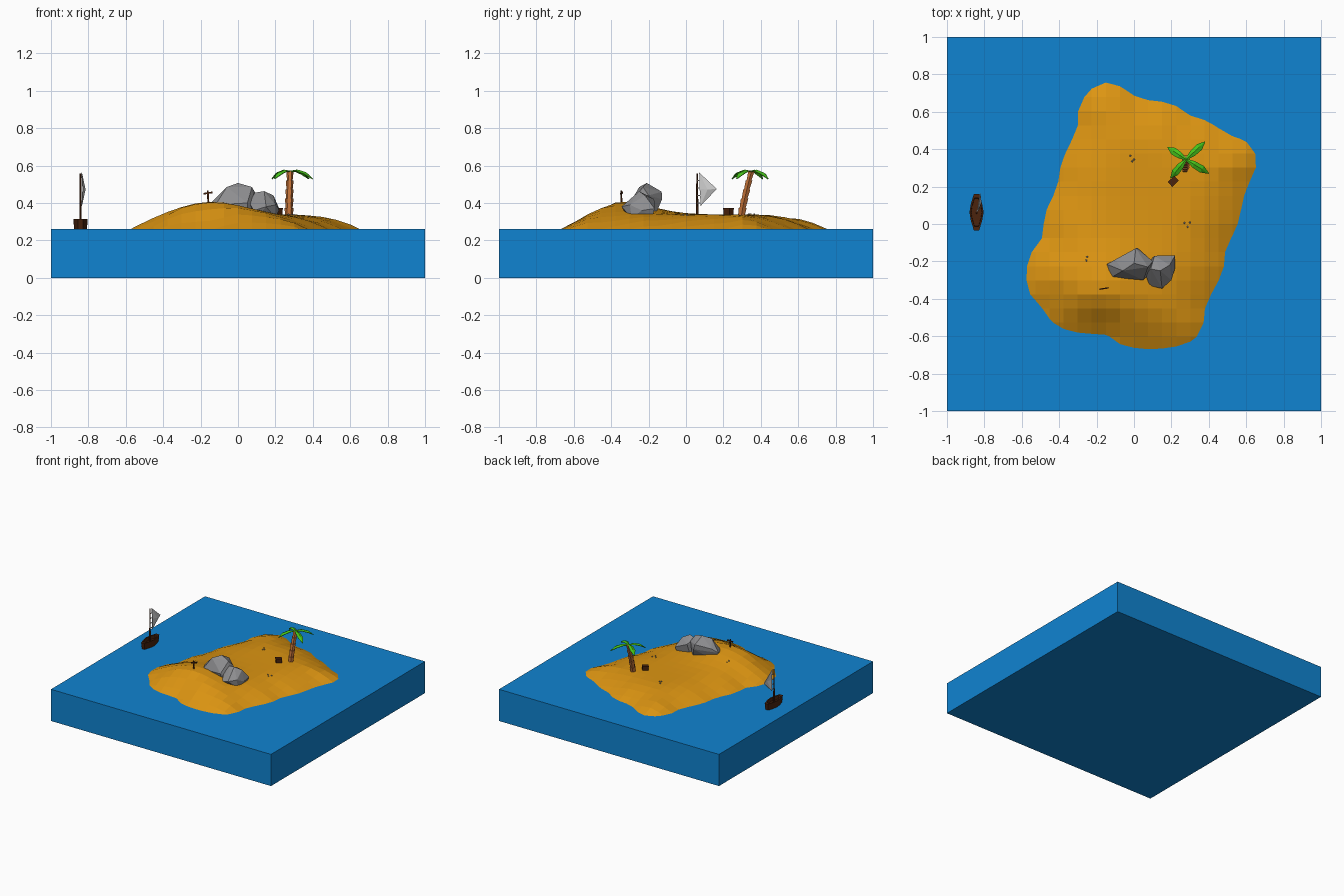
import bpy, bmesh, math
from mathutils import Vector, Matrix

if "Cube" in bpy.data.objects:
    bpy.data.objects.remove(bpy.data.objects["Cube"])


def material(name, rgb):
    m = bpy.data.materials.new(name)
    m.diffuse_color = (*rgb, 1)
    m.use_nodes = True
    m.node_tree.nodes["Principled BSDF"].inputs["Base Color"].default_value = m.diffuse_color
    return m


BLUE = material("water_blue", (0.005, 0.23, 0.64))
SAND = material("sand", (0.72, 0.30, 0.006))
STONE = material("stone", (0.27, 0.27, 0.28))
WOOD = material("dark_wood", (0.07, 0.017, 0.004))
BARK = material("bark", (0.55, 0.17, 0.04))
LEAF = material("leaf_green", (0.06, 0.55, 0.01))


def finish(name, bm, mat=None, recalc=True):
    if recalc:
        bmesh.ops.recalc_face_normals(bm, faces=bm.faces)
    me = bpy.data.meshes.new(name)
    bm.to_mesh(me)
    bm.free()
    ob = bpy.data.objects.new(name, me)
    bpy.context.collection.objects.link(ob)
    if mat:
        me.materials.append(mat)
    return ob


def box(name, loc, size, mat, rz=0, ry=0):
    bm = bmesh.new()
    m = (Matrix.Translation(loc) @ Matrix.Rotation(rz, 4, 'Z')
         @ Matrix.Rotation(ry, 4, 'Y') @ Matrix.Diagonal((*size, 1)))
    bmesh.ops.create_cube(bm, size=1, matrix=m)
    return finish(name, bm, mat)


def hull(name, pts, mat):
    bm = bmesh.new()
    for p in pts:
        bm.verts.new(p)
    res = bmesh.ops.convex_hull(bm, input=bm.verts)
    loose = [v for v in bm.verts if not v.link_faces]
    bmesh.ops.delete(bm, geom=loose, context='VERTS')
    return finish(name, bm, mat)


def loft(name, rings, mat):
    bm = bmesh.new()
    vs = [[bm.verts.new(p) for p in r] for r in rings]
    n = len(vs[0])
    for a, b in zip(vs, vs[1:]):
        for i in range(n):
            bm.faces.new((a[i], a[(i + 1) % n], b[(i + 1) % n], b[i]))
    bm.faces.new(vs[0][::-1])
    bm.faces.new(vs[-1])
    return finish(name, bm, mat)


# Water block
SEA = 0.26
box("water", (0, 0, SEA / 2), (2, 2, SEA), BLUE)

# Island: terrain grid raised by distance from the shoreline, plus a hill
SHORE = [(-.14, .76), (-.25, .72), (-.30, .6), (-.30, .52), (-.39, .33), (-.41, .2),
         (-.48, .05), (-.49, -.08), (-.55, -.15), (-.58, -.25), (-.57, -.36),
         (-.48, -.46), (-.43, -.54), (-.33, -.575), (-.14, -.59), (-.06, -.65),
         (.05, -.67), (.2, -.665), (.33, -.62), (.37, -.56), (.38, -.44),
         (.48, -.25), (.49, -.13), (.55, -.02), (.58, .1), (.60, .2), (.65, .27),
         (.66, .36), (.61, .44), (.5, .48), (.4, .55), (.3, .58), (.2, .65),
         (.02, .67), (-.05, .73)]


def ground(x, y):
    p, d, inside = Vector((x, y)), 9, False
    for i, a in enumerate(SHORE):
        a, b = Vector(a), Vector(SHORE[i - 1])
        e = b - a
        t = max(0, min(1, (p - a).dot(e) / e.length_squared))
        d = min(d, (p - a - e * t).length)
        if (a.y > y) != (b.y > y) and x < a.x + e.x * (y - a.y) / e.y:
            inside = not inside
    if not inside:
        return SEA - min(0.1, 0.53 * d)
    t = min(1, d / 0.3)
    hill = math.exp(-((x + .14) ** 2 + (y + .36) ** 2) / (2 * .17 ** 2))
    return SEA + .078 * (1 - (1 - t) ** 2) + .072 * hill * min(1, 1.8 * t)


bm = bmesh.new()
bmesh.ops.create_grid(bm, x_segments=26, y_segments=26, size=0.98)
for v in bm.verts:
    v.co.z = ground(v.co.x, v.co.y)
bmesh.ops.bisect_plane(bm, geom=bm.verts[:] + bm.edges[:] + bm.faces[:],
                       plane_co=(0, 0, SEA - .001), plane_no=(0, 0, 1), clear_inner=True)
finish("island", bm, SAND, recalc=False)

# Boulders
hull("large_rock", [(-.145, -.215, .40), (-.12, -.285, .39), (.05, -.30, .40),
                    (.09, -.26, .37), (.10, -.20, .44), (.02, -.128, .42),
                    (-.10, -.19, .43), (-.06, -.25, .485), (0, -.21, .507),
                    (.075, -.23, .485), (.01, -.13, .46), (-.1, -.22, .33),
                    (.06, -.17, .32), (.05, -.28, .32)], STONE)
hull("small_rock", [(.06, -.27, .40), (.085, -.33, .36), (.15, -.345, .38),
                    (.20, -.30, .39), (.22, -.235, .36), (.22, -.168, .37),
                    (.11, -.17, .42), (.09, -.24, .455), (.14, -.25, .463),
                    (.19, -.22, .44), (.20, -.29, .32), (.10, -.31, .32),
                    (.20, -.18, .32), (.09, -.19, .32)], STONE)

# Palm trunk: stacked flaring segments along a leaning path
rings = []
for i in range(5):
    for t, r in ((i / 5, .020), ((i + 1) / 5, .0255)):
        r -= .006 * t
        c = Vector((.272 + .006 * t, .295 + .055 * t ** 1.2, .325 + .245 * t))
        rings.append([c + Vector((r * math.cos(k * math.pi / 3), r * math.sin(k * math.pi / 3), 0))
                      for k in range(6)])
loft("palm_trunk", rings, BARK)

# Palm leaves: folded drooping blades
for n, tip in enumerate([(.18, .41), (.38, .44), (.40, .27), (.195, .245)]):
    c = Vector((.278, .345))
    d = Vector(tip) - c
    side = Vector((-d.y, d.x)).normalized()
    bm = bmesh.new()
    rows = []
    for t, w, z in ((0, .005, .572), (.35, .018, .578), (.7, .02, .564), (1, .002, .53)):
        q = c + d * t
        rows.append([bm.verts.new((*(q + side * w * s), z - .008 * abs(s) * w / .02))
                     for s in (-1, 0, 1)])
    for a, b in zip(rows, rows[1:]):
        for k in (0, 1):
            bm.faces.new((a[k], b[k], b[k + 1], a[k + 1]))
    leaf = finish("palm_leaf_%d" % n, bm, LEAF)
    leaf.modifiers.new("thickness", 'SOLIDIFY').thickness = .004

# Chest beside the palm
box("chest", (.21, .228, .348), (.045, .032, .036), WOOD, rz=.75)
box("chest_lid", (.21, .228, .368), (.048, .035, .008), WOOD, rz=.75)

# Wooden grave cross on the hill
box("cross_post", (-.16, -.345, .43), (.009, .007, .075), WOOD, rz=.15, ry=-.06)
box("cross_bar", (-.16, -.345, .453), (.048, .007, .009), WOOD, rz=.15, ry=-.15)

# Scattered pebbles
for n, (x, y) in enumerate([(-.02, .365), (0, .345), (-.01, .335), (.27, .005),
                            (.30, .008), (.288, -.015), (-.25, -.175), (-.255, -.195)]):
    bm = bmesh.new()
    bmesh.ops.create_icosphere(bm, subdivisions=1, radius=.006,
                               matrix=Matrix.Translation((x, y, ground(x, y) + .001)))
    finish("pebble_%d" % n, bm, STONE)

# Boat hull: pointed outline with a sunken deck inside the rim
BX, BY = -.842, .063
half = [(.014, -.098), (.030, -.045), (.038, 0), (.030, .045), (.014, .098)]
outline = half + [(-x, y) for x, y in half[::-1]]


def section(s, z):
    return [(BX + x * s, BY + y * s, z) for x, y in outline]


loft("boat_hull", [section(.9, .255), section(1, .313), section(.78, .313),
                   section(.75, .285)], WOOD)

# Mast and sail, tied together with small rings
bm = bmesh.new()
bmesh.ops.create_cone(bm, cap_ends=True, segments=6, radius1=.006, radius2=.005, depth=.275,
                      matrix=Matrix.Translation((BX, BY - .003, .42)))
finish("mast", bm, WOOD)
bm = bmesh.new()
top, mid, low, belly, tip = [bm.verts.new(p) for p in (
    (-.837, .071, .562), (-.832, .074, .475), (-.837, .079, .385),
    (-.818, .115, .472), (-.824, .164, .475))]
for f in ((top, mid, belly), (mid, low, belly), (low, tip, belly), (tip, top, belly)):
    bm.faces.new(f)
sail = finish("sail", bm)
sail.modifiers.new("thickness", 'SOLIDIFY').thickness = .003
for n, z in enumerate((.40, .44, .48, .52)):
    box("sail_tie_%d" % n, (-.839, .069, z), (.005, .014, .005), None)
